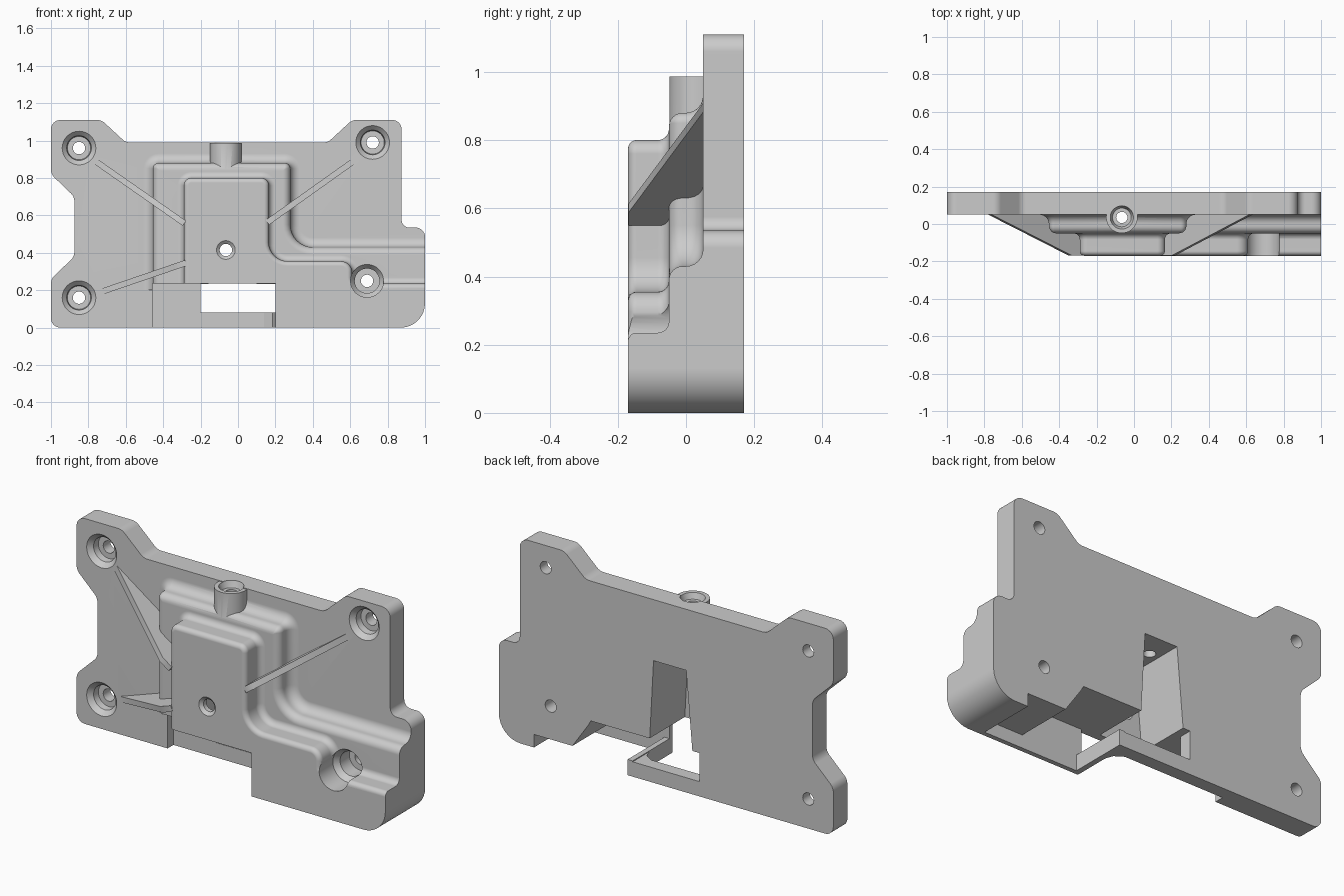
import bpy, bmesh, math
from mathutils import Vector, Matrix

if "Cube" in bpy.data.objects:
    bpy.data.objects.remove(bpy.data.objects["Cube"])


def loft(name, loops):
    """Closed solid through loops that share one vertex count."""
    bm = bmesh.new()
    rings = [[bm.verts.new(p) for p in lp] for lp in loops]
    n = len(rings[0])
    for a, b in zip(rings, rings[1:]):
        for i in range(n):
            j = (i + 1) % n
            bm.faces.new((a[i], a[j], b[j], b[i]))
    bm.faces.new(rings[0])
    bm.faces.new(rings[-1])
    bmesh.ops.recalc_face_normals(bm, faces=bm.faces)
    me = bpy.data.meshes.new(name)
    bm.to_mesh(me)
    bm.free()
    ob = bpy.data.objects.new(name, me)
    bpy.context.collection.objects.link(ob)
    return ob


def rounded(pts, off=0.0, n=8):
    """Offset a counter-clockwise outline of (x, z, radius) and round its corners."""
    out = []
    for i, (x, z, r) in enumerate(pts):
        p = Vector((x, z))
        d0 = (p - Vector(pts[i - 1][:2])).normalized()
        d1 = (Vector(pts[(i + 1) % len(pts)][:2]) - p).normalized()
        n0, n1 = Vector((d0.y, -d0.x)), Vector((d1.y, -d1.x))
        s = 1 if d0.x * d1.y - d0.y * d1.x > 0 else -1
        p = p + (n0 + n1) * (off / (1 + n0.dot(n1)))
        rr = max(0.004, r + s * off)
        t = math.acos(max(-1, min(1, d0.dot(d1))))
        c = p - d0 * rr * math.tan(t / 2) - n0 * rr * s
        out += [c + Matrix.Rotation(s * t * k / n, 2) @ (n0 * rr * s) for k in range(n + 1)]
    return out


def stack(name, pts, layers):
    """Outline in x/z lofted along y; layers are (offset, y)."""
    return loft(name, [[(v.x, y, v.y) for v in rounded(pts, o)] for o, y in layers])


def lathe(name, x, other, rings, axis='y', n=40):
    """Turned solid; rings are (radius, position along the axis)."""
    loops = []
    for r, t in rings:
        ang = [2 * math.pi * k / n for k in range(n)]
        if axis == 'y':
            loops.append([(x + r * math.cos(a), t, other + r * math.sin(a)) for a in ang])
        else:
            loops.append([(x + r * math.cos(a), other + r * math.sin(a), t) for a in ang])
    return loft(name, loops)


def prism(name, pts, y0, y1):
    return loft(name, [[(x, y, z) for x, z in pts] for y in (y0, y1)])


def box(name, x0, x1, y0, y1, z0, z1):
    return prism(name, [(x0, z0), (x1, z0), (x1, z1), (x0, z1)], y0, y1)


def combine(ob, tool, op):
    m = ob.modifiers.new(op, 'BOOLEAN')
    m.object, m.operation, m.solver = tool, op, 'EXACT'
    bpy.context.view_layer.objects.active = ob
    bpy.ops.object.modifier_apply(modifier=m.name)
    bpy.data.objects.remove(tool, do_unlink=True)


def step_layers(base, front, rin, rout, deep):
    """Side profile of a raised step: hollow fillet at the foot, rounded rim."""
    a = [math.pi / 2 * k / 6 for k in range(7)]
    return ([(rin, base + deep)]
            + [(rin * (1 - math.sin(t)), base - rin * (1 - math.cos(t))) for t in a]
            + [(-rout * (1 - math.cos(t)), front + rout * (1 - math.sin(t))) for t in a])


# Plate slab, trimmed to its outline later
bracket = box("mounting_bracket", -1.2, 1.2, 0.05, 0.3, -0.2, 1.3)

# Two raised housing steps
low = [(-.455, -.3, .02), (1.3, -.3, .01), (1.3, .43, .02), (.28, .43, .12),
       (.28, .88, .03), (-.455, .88, .03)]
high = [(-.29, -.3, .02), (1.3, -.3, .01), (1.3, .235, .02), (.61, .235, .03),
        (.61, .355, .06), (.165, .355, .1), (.165, .80, .04), (-.29, .80, .04)]
combine(bracket, stack("lower_step", low, step_layers(.05, -.05, .05, .04, .05)), 'UNION')
combine(bracket, stack("upper_step", high, step_layers(-.05, -.17, .033, .025, .03)), 'UNION')

# Sloping ribs from the screw points to the housing
for x0, z0, x1, z1 in [(-.77, .895, -.34, .595), (.625, .895, .21, .60), (-.735, .19, -.34, .325)]:
    a, b = Vector((x0, z0)), Vector((x1, z1))
    d = (b - a).normalized()
    e = b + d * 0.065
    side = Vector((-d.y, d.x)) * 0.016
    path = [(a, .08), (a, .05), (b, -.169), (e, -.169), (e, .08)]
    rib = loft("rib", [[((p + side * s).x, y, (p + side * s).y) for p, y in path] for s in (-1, 1)])
    combine(bracket, rib, 'UNION')

# Top boss
combine(bracket, lathe("top_boss", -.065, .035, [(.084, .80), (.084, .986)], 'z'), 'UNION')

# Trim everything to the plate outline
outline = [(-1, 0, .05), (1, 0, .13), (1, .535, .05), (.875, .535, .04), (.875, 1.11, .05),
           (.61, 1.11, .06), (.48, .99, .06), (-.60, .99, .06), (-.73, 1.11, .06),
           (-1, 1.11, .05), (-1, .82, .06), (-.875, .70, .06), (-.875, .38, .06), (-1, .26, .06)]
combine(bracket, stack("outline_trim", outline, [(0, .17), (0, -.4)]), 'INTERSECT')

# Openings: flare below the left step, front recess, window, rear slot, right cavity
cutters = [
    box("flare_cut", -.56, -.455, -.4, .05, -.2, .20),
    loft("front_recess", [[(x, y, z) for x, y in [(-.456, -.4), (.2, -.4), (.2, .03), (.185, .07),
                                                  (.14, .10), (-.456, .10)]] for z in (-.2, .235)]),
    box("window", -.2, .2, -.4, .4, .08, .2345),
    prism("rear_slot", [(-.16, .2), (.1, .2), (.075, .66), (-.12, .66)], -.13, .4),
    prism("right_cavity", [(.23, -.2), (.79, -.2), (.79, .07), (.56, .07), (.47, .2), (.45, .234),
                           (.19, .234), (.19, .085), (.23, .085)], -.145, .4),
    lathe("centre_hole", -.065, .415, [(.06, -.2), (.05, -.17), (.033, -.155), (.033, .3)]),
    lathe("boss_hole", -.065, .035, [(.03, .60), (.03, .955), (.05, .955), (.062, .986), (.066, 1.1)], 'z'),
    lathe("deep_screw_hole", .69, .25, [(.088, -.4), (.088, -.05), (.066, -.02), (.066, .06),
                                        (.033, .06), (.033, .4)]),
]
for x, z in [(-.85, .96), (.72, .99), (-.85, .16)]:
    cutters.append(lathe("screw_hole", x, z, [(.09, -.2), (.09, .05), (.066, .075), (.062, .11),
                                              (.033, .11), (.033, .4)]))
for c in cutters:
    combine(bracket, c, 'DIFFERENCE')

# Smooth rounded areas, keep edges sharp
bpy.ops.object.select_all(action='DESELECT')
bracket.select_set(True)
bpy.context.view_layer.objects.active = bracket
bpy.ops.object.shade_smooth_by_angle(angle=math.radians(30))
wn = bracket.modifiers.new("even_shading", 'WEIGHTED_NORMAL')
wn.keep_sharp = True
